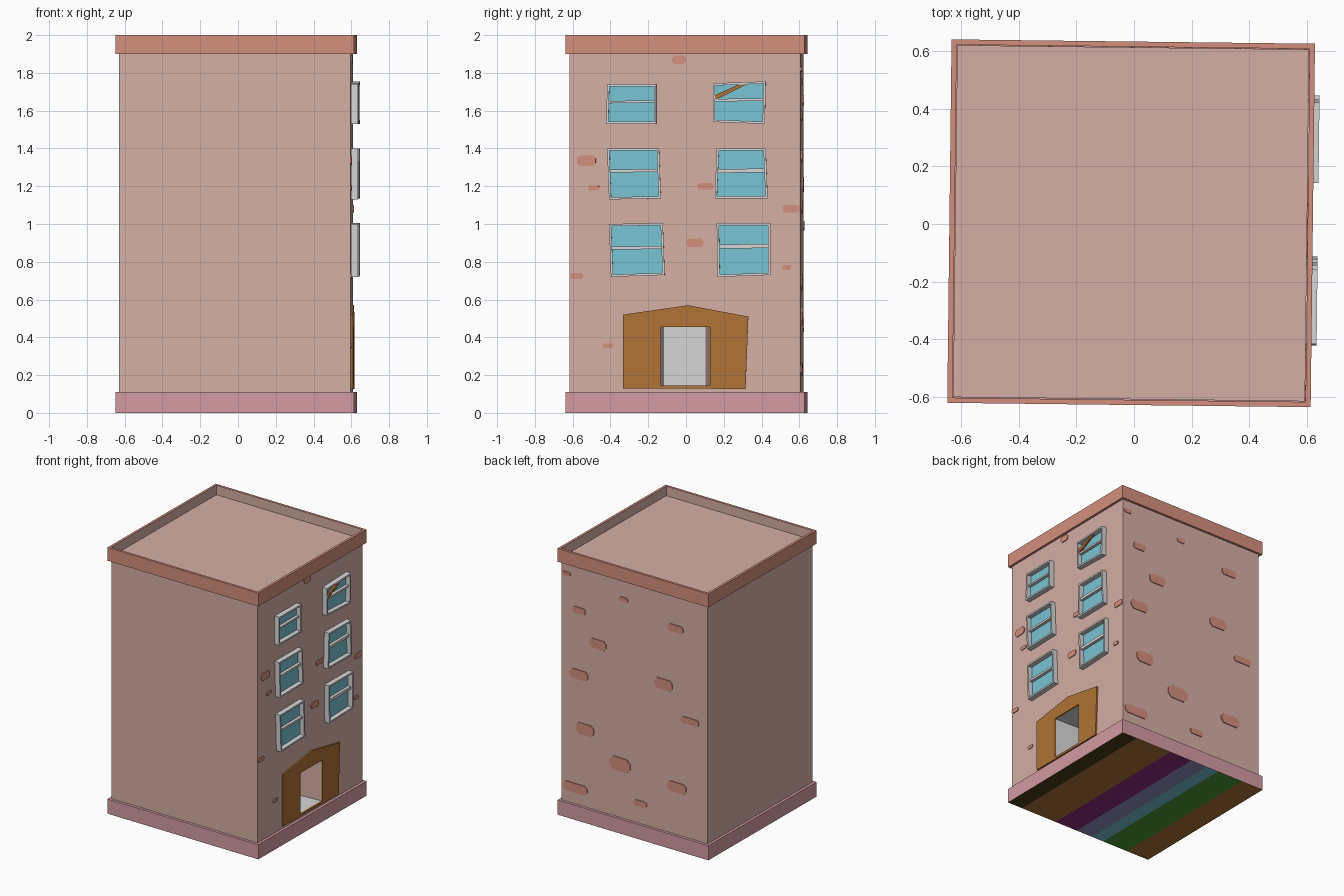
import bpy, bmesh, math
from mathutils import Matrix, Vector

if "Cube" in bpy.data.objects:
    bpy.data.objects.remove(bpy.data.objects["Cube"])


def material(name, r, g, b):
    lin = [(c / 255 / 12.92) if c < 10 else ((c / 255 + 0.055) / 1.055) ** 2.4 for c in (r, g, b)]
    m = bpy.data.materials.new(name)
    m.diffuse_color = (*lin, 1)
    m.use_nodes = True
    m.node_tree.nodes["Principled BSDF"].inputs["Base Color"].default_value = m.diffuse_color
    return m


WALL = material("wall pink", 213, 175, 165)
BRICK = material("brick salmon", 213, 143, 125)
BASE = material("base rose", 212, 156, 163)
FRAME = material("frame grey", 214, 214, 214)
GLASS = material("glass blue", 121, 196, 213)
WOOD = material("wood brown", 176, 115, 54)
PURPLE = material("purple", 145, 42, 125)
SLATE = material("slate blue", 145, 145, 195)
GREEN = material("green", 75, 150, 52)
DARK = material("dark olive", 72, 60, 22)

# the whole building is turned slightly about its axis
PLACE = Matrix.Translation((-0.01, 0.0025, 0)) @ Matrix.Rotation(math.radians(-0.68), 4, 'Z')
B = 0.612      # wall half width
R = 0.632      # plinth and parapet half width


def finish(name, bm, *mats, recalc=True):
    bmesh.ops.remove_doubles(bm, verts=bm.verts, dist=1e-5)
    if recalc:
        bmesh.ops.recalc_face_normals(bm, faces=bm.faces)
    bm.transform(PLACE)
    me = bpy.data.meshes.new(name)
    bm.to_mesh(me)
    bm.free()
    for m in mats:
        me.materials.append(m)
    ob = bpy.data.objects.new(name, me)
    bpy.context.collection.objects.link(ob)
    return ob


def quad(bm, pts, mi=0):
    f = bm.faces.new([bm.verts.new(p) for p in pts])
    f.material_index = mi
    return f


def on_right(u, z, d):
    return (d, u, z)


def on_back(u, z, d):
    return (u, d, z)


def plate(name, pts, d0, d1, mat, side=on_right):
    """Outline in wall coordinates, extruded out of the wall."""
    bm = bmesh.new()
    n = len(pts)
    lo = [bm.verts.new(side(u, z, d0)) for u, z in pts]
    hi = [bm.verts.new(side(u, z, d1)) for u, z in pts]
    bm.faces.new(lo)
    bm.faces.new(hi)
    for i in range(n):
        j = (i + 1) % n
        bm.faces.new((lo[i], lo[j], hi[j], hi[i]))
    return finish(name, bm, mat)


def ring(name, outer, inner, d0, d1, mats, side=on_right, inner_mat=0):
    """Closed frame between two outlines with the same number of points."""
    bm = bmesh.new()
    n = len(outer)
    for i in range(n):
        j = (i + 1) % n
        o0, o1, i0, i1 = outer[i], outer[j], inner[i], inner[j]
        quad(bm, [side(*o0, d1), side(*o1, d1), side(*i1, d1), side(*i0, d1)])
        quad(bm, [side(*o0, d0), side(*o1, d0), side(*i1, d0), side(*i0, d0)])
        quad(bm, [side(*o0, d0), side(*o1, d0), side(*o1, d1), side(*o0, d1)])
        quad(bm, [side(*i0, d0), side(*i1, d0), side(*i1, d1), side(*i0, d1)], inner_mat)
    return finish(name, bm, *mats)


def square(h):
    return [(-h, -h), (h, -h), (h, h), (-h, h)]


# walls, roof deck and entrance hall in one shell
y0, y1, z0, z1 = -0.128, 0.132, 0.145, 0.455
Z0, Z1, back = 0.11, 1.93, 0.20
bm = bmesh.new()
s = square(B)
for i in (0, 2, 3):
    a, b = s[i], s[(i + 1) % 4]
    quad(bm, [(*a, Z0), (*b, Z0), (*b, Z1), (*a, Z1)])
quad(bm, [(x, y, Z1) for x, y in s])
wall = [(B, -B, Z0), (B, B, Z0), (B, B, Z1), (B, -B, Z1)]
hole = [(B, y0, z0), (B, y1, z0), (B, y1, z1), (B, y0, z1)]
deep = [(back, y0 + 0.012, z0), (back, y1 - 0.03, z0), (back, y1 - 0.03, z1), (back, y0 + 0.012, z1)]
for i in range(4):
    j = (i + 1) % 4
    quad(bm, [wall[i], wall[j], hole[j], hole[i]])
    quad(bm, [hole[i], hole[j], deep[j], deep[i]], 0 if i == 1 else 1)
quad(bm, deep, 1)
finish("walls", bm, WALL, FRAME)

# plinth, its underside split into coloured bands
bm = bmesh.new()
s = square(R)
for i in range(4):
    a, b = s[i], s[(i + 1) % 4]
    quad(bm, [(*a, 0), (*b, 0), (*b, Z0), (*a, Z0)])
quad(bm, [(x, y, Z0) for x, y in s])
under = [(0.10, 6), (0.34, 2), (0.49, 3), (0.60, 4), (0.68, 1), (0.85, 5), (1.0, 2)]
t0 = 0
for t, mi in under:
    xa, xb = R - 2 * R * t0, R - 2 * R * t
    quad(bm, [(xa, -R, 0), (xb, -R, 0), (xb, R, 0), (xa, R, 0)][::1], mi)
    t0 = t
for f in bm.faces:      # outward normals
    f.normal_update()
    if f.normal.dot(f.calc_center_median() - Vector((0, 0, Z0 / 2))) < 0:
        f.normal_flip()
finish("plinth", bm, BASE, GLASS, WOOD, PURPLE, SLATE, GREEN, DARK, recalc=False)

# parapet
ring("parapet", square(R), square(R - 0.018), 1.9, 2.0, (BRICK, WALL),
     side=lambda u, v, d: (u, v, d), inner_mat=1)

# windows: corners bottom left, bottom right, top right, top left, then bar height
windows = [
    ([(-.425, 1.53), (-.16, 1.53), (-.16, 1.74), (-.42, 1.74)], 1.645, .012),
    ([(.14, 1.54), (.415, 1.53), (.42, 1.755), (.14, 1.745)], 1.655, .014),
    ([(-.41, 1.13), (-.135, 1.135), (-.145, 1.40), (-.42, 1.40)], 1.28, .016),
    ([(.15, 1.135), (.43, 1.135), (.42, 1.40), (.16, 1.40)], 1.28, .02),
    ([(-.40, .72), (-.115, .73), (-.125, 1.005), (-.41, 1.0)], .872, .016),
    ([(.165, .72), (.445, .73), (.445, 1.005), (.16, 1.005)], .88, .022),
]
for k, (q, zb, h) in enumerate(windows, 1):
    q = [(y + .0075, z) for y, z in q]
    w = .012
    inn = [(q[0][0] + w, q[0][1] + w), (q[1][0] - w, q[1][1] + w),
           (q[2][0] - w, q[2][1] - w), (q[3][0] + w, q[3][1] - w)]
    ring(f"window_frame_{k}", q, inn, B - .005, .65, (FRAME,))
    plate(f"window_glass_{k}", inn, B - .003, B + .004, GLASS)
    ya = (inn[0][0] + inn[3][0]) / 2 - .004
    yb = (inn[1][0] + inn[2][0]) / 2 + .004
    plate(f"window_bar_{k}", [(ya, zb - h / 2), (yb, zb - h / 2 + .004),
                              (yb, zb + h / 2 + .004), (ya, zb + h / 2)], B, .638, FRAME)

# broken board over the top right window
plate("board", [(.153, 1.662), (.168, 1.660), (.325, 1.738), (.285, 1.738), (.153, 1.680)],
      .63, .645, WOOD)

# wooden door surround, split along the centre so outlines match
outer = [(-.328, .13), (.32, .127), (.335, .51), (.015, .57), (-.328, .52)]
inner = [(y0, z0), (y1, z0), (y1, z1), (.015, z1), (y0, z1)]
ring("door_surround", outer, inner, B - .002, .623, (WOOD,))


# exposed bricks as thin chamfered plates: centre, width, height
def bricks(name, rows, side):
    for k, (u, z, w, h) in enumerate(rows, 1):
        a, b, c = w / 2, h / 2, h * .28
        pts = [(-a + c, -b), (a - c, -b), (a, -b + c), (a, b - c),
               (a - c, b), (-a + c, b), (-a, b - c), (-a, -b + c)]
        plate(f"{name}_{k}", [(max(-B, min(B, u + p)), z + v) for p, v in pts],
              B - .003, B + .006, BRICK, side)


bricks("right_brick", [
    (-.523, 1.335, .10, .055), (-.483, 1.19, .06, .026), (-.033, 1.87, .075, .045),
    (.108, 1.20, .085, .034), (.562, 1.08, .09, .04), (.052, .90, .09, .045),
    (.537, .77, .05, .026), (-.575, .725, .07, .03), (-.407, .355, .055, .025)], on_right)
bricks("back_brick", [
    (.57, 1.82, .07, .03), (.09, 1.755, .07, .035), (.465, 1.57, .11, .05),
    (-.345, 1.655, .13, .055), (.305, 1.36, .14, .07), (.465, 1.09, .15, .07),
    (-.245, 1.21, .15, .08), (-.465, .99, .15, .05), (.415, .69, .15, .085),
    (.12, .51, .17, .10), (-.355, .465, .16, .075), (-.05, .26, .11, .045),
    (.495, .23, .20, .07)], on_back)
